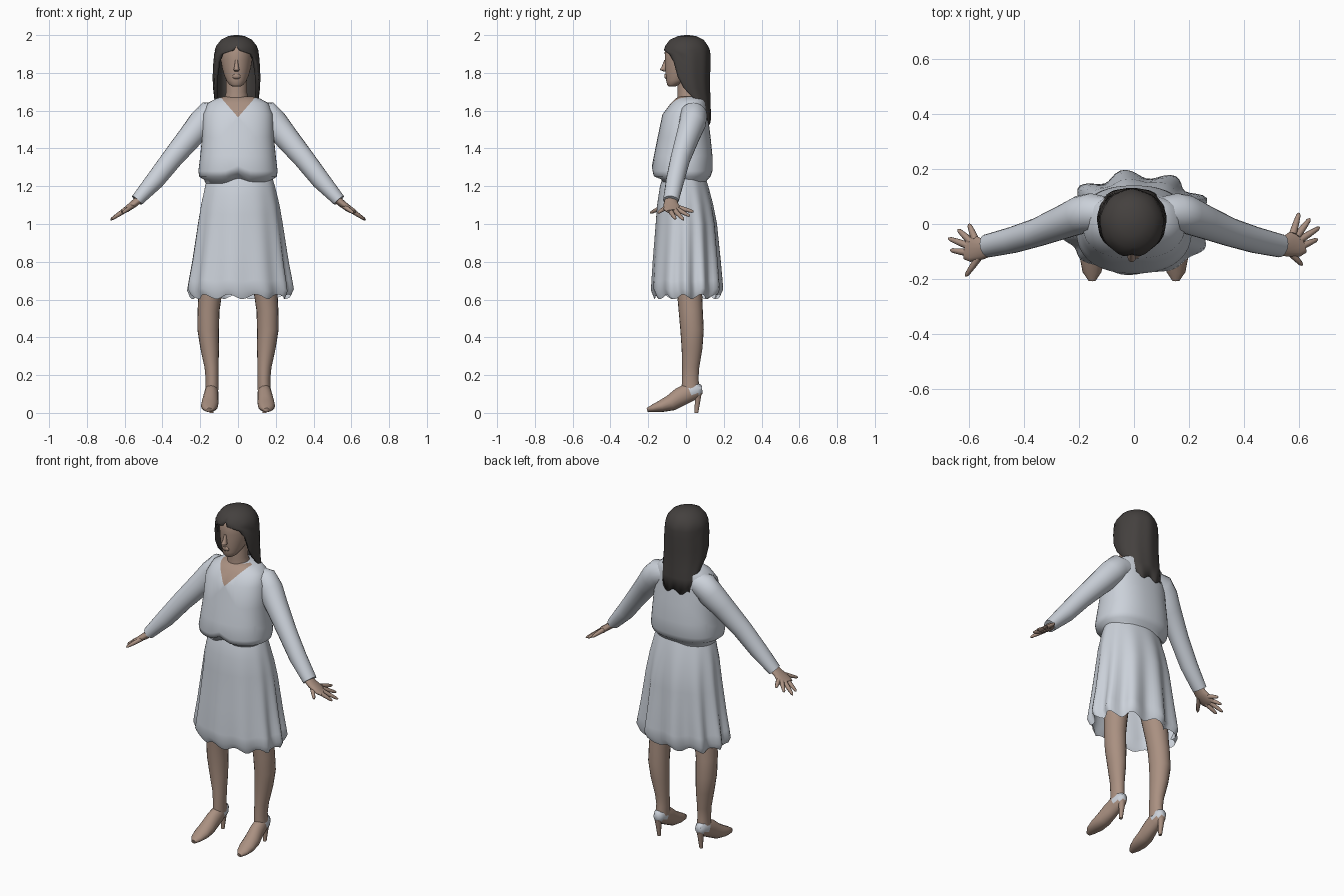
import bpy, bmesh, math
from mathutils import Vector

cube = bpy.data.objects.get("Cube")
if cube:
    bpy.data.objects.remove(cube, do_unlink=True)


def material(name, rgb):
    m = bpy.data.materials.new(name)
    m.use_nodes = True
    m.diffuse_color = (*rgb, 1)
    m.node_tree.nodes["Principled BSDF"].inputs["Base Color"].default_value = (*rgb, 1)
    return m


CLOTH = material("pale grey cloth", (0.60, 0.64, 0.70))
SKIN = material("skin", (0.40, 0.28, 0.22))
HAIR = material("dark hair", (0.058, 0.052, 0.049))


def spow(v, p):
    return math.copysign(abs(v) ** p, v)


def ring(c, rx, ry, n=32, p=1.0, u=Vector((1, 0, 0)), v=Vector((0, 1, 0))):
    """Closed (super)ellipse around c in the plane of u and v."""
    angles = [2 * math.pi * i / n for i in range(n)]
    return [Vector(c) + u * rx * spow(math.cos(a), p) + v * ry * spow(math.sin(a), p) for a in angles]


def loft(name, rings, mats, closed=True, caps=True, edit=None, angle=60):
    """Skin a list of equal-length rings; edit may alter the bmesh afterwards."""
    bm = bmesh.new()
    rows = [[bm.verts.new(p) for p in r] for r in rings]
    n = len(rows[0])
    for a, b in zip(rows, rows[1:]):
        for i in range(n if closed else n - 1):
            j = (i + 1) % n
            bm.faces.new((a[i], a[j], b[j], b[i]))
    if caps:
        bm.faces.new(rows[0][::-1])
        bm.faces.new(rows[-1])
    if edit:
        edit(bm)
    bmesh.ops.recalc_face_normals(bm, faces=bm.faces)
    me = bpy.data.meshes.new(name)
    bm.to_mesh(me)
    bm.free()
    for m in mats:
        me.materials.append(m)
    ob = bpy.data.objects.new(name, me)
    bpy.context.collection.objects.link(ob)
    bpy.ops.object.select_all(action="DESELECT")
    ob.select_set(True)
    bpy.context.view_layer.objects.active = ob
    bpy.ops.object.shade_smooth_by_angle(angle=math.radians(angle))
    return ob


def tube(name, path, mats, s=1, n=16, edit=None):
    """Sweep ellipses along (x, y, z, width, height) stations; s mirrors in x."""
    pts = [Vector((s * q[0], q[1], q[2])) for q in path]
    rings = []
    for i, c in enumerate(pts):
        t = (pts[min(i + 1, len(pts) - 1)] - pts[max(i - 1, 0)]).normalized()
        side = t.cross(Vector((0, 0, 1))).normalized()
        rings.append(ring(c, path[i][3], path[i][4], n, 1, side, side.cross(t)))
    return loft(name, rings, mats, edit=edit)


def lerp_table(table, z):
    """Smoothly interpolate rows keyed by a descending first column."""
    for a, b in zip(table, table[1:]):
        if z >= b[0]:
            f = min(1, max(0, (a[0] - z) / (a[0] - b[0])))
            return [p + (q - p) * f for p, q in zip(a, b)]
    return table[-1]


# Blouse: z, half width, y centre, half depth
blouse = [(1.675, .075, .03, .06), (1.665, .115, .025, .08), (1.64, .16, .015, .095),
          (1.58, .185, -.005, .12), (1.46, .19, -.01, .14), (1.36, .20, -.015, .155),
          (1.28, .21, -.02, .16), (1.25, .205, -.022, .152), (1.235, .18, -.012, .125),
          (1.215, .172, -.01, .115)]
rings = []
for z, rx, cy, ry in blouse:
    r = ring((0, cy, z), rx, ry, 48, .85)
    for p in r:
        if z < 1.3 and p.y < 0:  # gathered hem lifts at the middle front
            p.z += .03 * math.exp(-(p.x / .04) ** 2)
    rings.append(r)


def cut_neckline(bm):
    for s in (-1, 1):
        bmesh.ops.bisect_plane(bm, geom=bm.verts[:] + bm.edges[:] + bm.faces[:],
                               plane_co=(0, 0, 1.565), plane_no=(s * 1.15, 0, -1))
    for f in bm.faces:
        c = f.calc_center_median()
        f.material_index = int(c.y < .01 and c.z > 1.565 + 1.15 * abs(c.x))


loft("blouse", rings, [CLOTH, SKIN], edit=cut_neckline)

# Skirt with folds that deepen towards the hem, mostly at the back
skirt = [(1.25, .17, -.01, .112), (1.2, .185, -.01, .128), (1.1, .207, -.005, .148),
         (1.0, .222, 0, .160), (.8, .248, 0, .175), (.66, .270, 0, .183),
         (.62, .272, 0, .183), (.615, .255, 0, .168)]
rings = []
for k in range(14):
    z = 1.25 - .05 * k if k < 13 else .612
    z, rx, cy, ry = lerp_table(skirt, max(z, .615))
    t = (1.25 - z) / .63
    row = []
    for i in range(88):
        a = 2 * math.pi * i / 88
        back = .5 + .5 * math.sin(a)
        fold = 1 + t * (.025 + .07 * back) * math.cos(11 * a + .8 * math.sin(2 * a))
        hem = .012 * t ** 6 * math.cos(11 * a + 1)
        row.append(Vector((.01 + rx * fold * math.cos(a), cy + ry * fold * math.sin(a), z + hem)))
    rings.append(row)
loft("skirt", rings, [CLOTH], caps=False, angle=50)

# Neck and head
HX = -.008
loft("neck", [ring((HX, y, z), r, r) for z, y, r in
              ((1.60, .03, .085), (1.65, .02, .066), (1.70, .01, .055), (1.80, .01, .055))], [SKIN])
head = [(1.728, .022, -.075, .018), (1.738, .038, -.066, .034), (1.76, .053, -.045, .06),
        (1.79, .066, -.025, .083), (1.83, .077, -.012, .099), (1.87, .083, -.005, .106),
        (1.91, .084, 0, .113), (1.95, .072, 0, .1), (1.975, .04, 0, .06)]
loft("head", [ring((HX, cy, z), rx, ry) for z, rx, cy, ry in head], [SKIN])
loft("nose", [ring((HX, y, z), w, d, 12) for z, y, w, d in
              ((1.808, -.112, .010, .008), (1.816, -.118, .016, .021),
               (1.835, -.112, .011, .016), (1.868, -.107, .007, .008))], [SKIN])
loft("lips", [ring((HX, y, z), w, .008, 12) for z, y, w in
              ((1.768, -.101, .012), (1.778, -.107, .022), (1.785, -.107, .022),
               (1.795, -.107, .010))], [SKIN])

# Hair: z, half width, y centre, half depth, half angle swept around the back
hair = [(2.0, .012, .005, .012, 180), (1.994, .045, .005, .05, 180), (1.975, .082, .004, .09, 180),
        (1.945, .106, .003, .112, 180), (1.92, .115, .003, .122, 172), (1.90, .118, .004, .123, 140),
        (1.86, .122, .005, .123, 125), (1.78, .126, .008, .118, 116), (1.72, .124, .02, .106, 108),
        (1.67, .118, .045, .083, 97), (1.62, .112, .07, .06, 85), (1.54, .105, .085, .046, 75)]
rings = []
for z, rx, cy, ry, sweep in hair:
    row = []
    for i in range(41):
        a = math.radians(sweep) * (i / 20 - 1)
        wave = 1 + .015 * math.cos(a * 9) * (z < 1.93)
        drop = .012 * math.cos(a * 7) * (z < 1.6)
        row.append(Vector((HX + rx * wave * math.sin(a), cy + ry * wave * math.cos(a), z + drop)))
    rings.append(row)


def close_crown(bm):
    bmesh.ops.remove_doubles(bm, verts=bm.verts, dist=.0005)
    bm.verts.ensure_lookup_table()
    top = [v for v in bm.verts if v.co.z > 1.999]
    bmesh.ops.contextual_create(bm, geom=top)


hair_ob = loft("hair", rings, [HAIR], closed=False, caps=False, edit=close_crown)
thick = hair_ob.modifiers.new("thickness", "SOLIDIFY")
thick.thickness = .018
thick.offset = -1

# Limbs, one set per side
arm = [(.08, .04, 1.59, .055, .06), (.155, .04, 1.575, .072, .075), (.19, .035, 1.535, .07, .075),
       (.25, .01, 1.465, .062, .066), (.35, -.03, 1.345, .052, .056),
       (.44, -.058, 1.23, .048, .05), (.535, -.08, 1.125, .042, .034)]
palm = [(.50, -.078, 1.15, .03, .022), (.55, -.08, 1.108, .038, .02),
        (.59, -.07, 1.078, .05, .016), (.61, -.062, 1.066, .045, .012)]
fingers = {"little": (.578, -.035, .60, .04), "ring": (.592, -.045, .64, .02),
           "middle": (.60, -.06, .675, -.012), "index": (.60, -.085, .668, -.055),
           "thumb": (.56, -.095, .612, -.15)}
leg = [(1.0, .10, 0, .085, .09), (.75, .135, .01, .072, .075), (.62, .148, .02, .062, .066),
       (.54, .156, .025, .058, .064), (.44, .158, .032, .057, .062), (.34, .15, .032, .049, .055),
       (.24, .14, .025, .037, .045), (.18, .137, .022, .034, .044), (.12, .138, .025, .035, .048)]
foot = [(.138, .085, .125, .018, .022), (.139, .06, .122, .033, .042), (.14, .02, .11, .036, .05),
        (.143, -.03, .085, .04, .05), (.148, -.08, .053, .045, .043), (.151, -.13, .036, .045, .032),
        (.153, -.175, .024, .034, .02), (.152, -.205, .015, .014, .011)]


def colour_heel(bm):
    for f in bm.faces:
        c = f.calc_center_median()
        f.material_index = int(c.y > .025 and c.z > .1)


for side, s in (("left", 1), ("right", -1)):
    turn = 0 if s > 0 else -.04  # the right hand is turned further forward
    tube(side + "_sleeve", arm, [CLOTH], s, 20)
    tube(side + "_palm", [(x, y + turn * (x - .5) * 5, z, a, b) for x, y, z, a, b in palm], [SKIN], s)
    for label, (x0, y0, x1, y1) in fingers.items():
        z0, z1 = 1.42 - .58 * x0, 1.41 - .575 * x1
        y0, y1 = y0 + turn * .5, y1 + turn
        path = [(x0 + (x1 - x0) * f, y0 + (y1 - y0) * f, z0 + (z1 - z0) * f, r, r)
                for f, r in ((0, .014), (.5, .0115), (.9, .008), (1, .003))]
        tube(side + "_" + label + "_finger", path, [SKIN], s, 8)
    loft(side + "_leg", [ring((s * x, y, z), rx, ry, 20) for z, x, y, rx, ry in leg], [SKIN])
    tube(side + "_shoe", foot, [SKIN, CLOTH], s, 16, colour_heel)
    loft(side + "_shoe_heel", [ring((s * .14, y, z), r, r, 10) for z, y, r in
                               ((.115, .06, .026), (.07, .062, .016), (0, .055, .01))], [SKIN])
